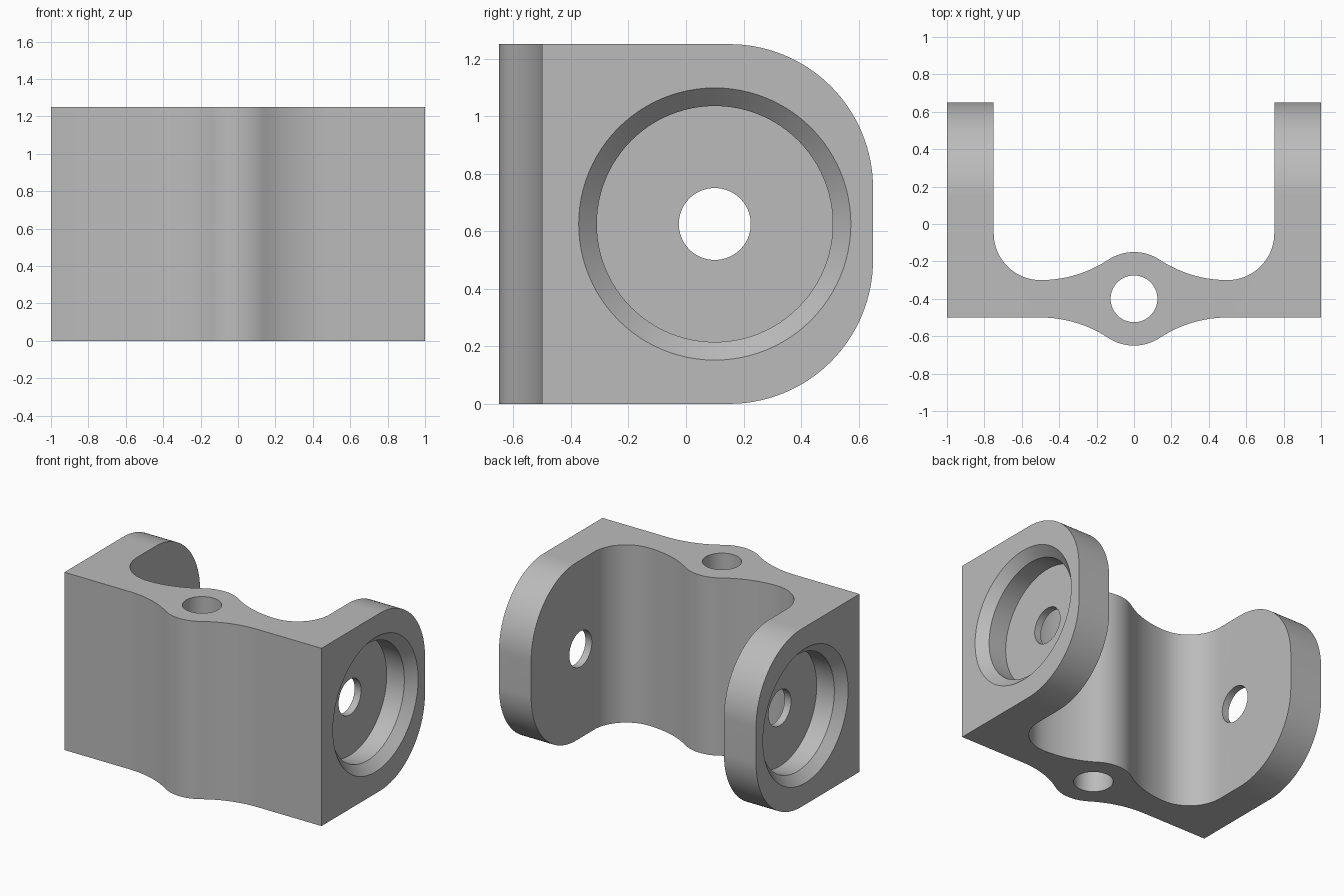
import bpy, bmesh, math
from mathutils import Vector, Matrix

if "Cube" in bpy.data.objects:
    bpy.data.objects.remove(bpy.data.objects["Cube"], do_unlink=True)

H = 1.25          # bracket height
MID = H / 2

grey = bpy.data.materials.new("light grey metal")
grey.use_nodes = True
grey.diffuse_color = (0.5, 0.5, 0.5, 1)
grey.node_tree.nodes["Principled BSDF"].inputs["Base Color"].default_value = grey.diffuse_color


def arc(cx, cy, r, a, b, n=20):
    """Points on an arc from angle a to b in degrees."""
    angles = [math.radians(a + (b - a) * i / n) for i in range(n + 1)]
    return [(cx + r * math.cos(t), cy + r * math.sin(t)) for t in angles]


def prism(name, outline, to_3d, direction):
    """Extrude a closed 2D outline along a direction."""
    bm = bmesh.new()
    face = bm.faces.new([bm.verts.new(to_3d(u, v)) for u, v in outline])
    ext = bmesh.ops.extrude_face_region(bm, geom=[face])
    moved = [g for g in ext["geom"] if isinstance(g, bmesh.types.BMVert)]
    bmesh.ops.translate(bm, verts=moved, vec=direction)
    return finish(name, bm)


def lathe(name, profile, matrix, n=96):
    """Closed solid from (height, radius) rings about local z."""
    bm = bmesh.new()
    rings = [[bm.verts.new((x, y, h)) for x, y in arc(0, 0, r, 0, 360, n)[:-1]]
             for h, r in profile]
    for a, b in zip(rings, rings[1:]):
        for i in range(n):
            j = (i + 1) % n
            bm.faces.new((a[i], a[j], b[j], b[i]))
    bm.faces.new(rings[0])
    bm.faces.new(rings[-1])
    bm.transform(matrix)
    return finish(name, bm)


def finish(name, bm):
    bmesh.ops.recalc_face_normals(bm, faces=bm.faces[:])
    mesh = bpy.data.meshes.new(name)
    bm.to_mesh(mesh)
    bm.free()
    mesh.materials.append(grey)
    obj = bpy.data.objects.new(name, mesh)
    bpy.context.collection.objects.link(obj)
    return obj


def cut(target, tool, operation):
    """Apply a boolean and discard the tool."""
    tool.hide_render = True
    bpy.context.view_layer.objects.active = target
    mod = target.modifiers.new("cut", "BOOLEAN")
    mod.operation, mod.object, mod.solver = operation, tool, "EXACT"
    bpy.ops.object.modifier_apply(modifier=mod.name)
    bpy.data.objects.remove(tool, do_unlink=True)


# Plan outline: arm, inner fillet, concave neck and round centre boss
BOSS_Y, BOSS_R, NECK_R = -0.4, 0.25, 0.658
tilt = math.degrees(math.atan2(NECK_R + 0.1, 0.5))
back = [(0.75, 0.65)] + arc(0.5, -0.05, 0.25, 0, -90)
back += arc(0.5, -0.3 + NECK_R, NECK_R, 270, 180 + tilt)[1:]
back += arc(0, BOSS_Y, BOSS_R, tilt, 90, 12)[1:]
neck = [p for p in back if p[0] < 0.501 and p[1] < -0.1]
front = [(x, 2 * BOSS_Y - y) for x, y in reversed(neck)]
half = back + [(-x, y) for x, y in reversed(back[:-1])]
outline = half + [(-1, 0.65), (-1, -0.5)]
outline += [(-x, y) for x, y in reversed(front[1:])] + front
outline += [(1, -0.5), (1, 0.65)]
bracket = prism("bracket", outline, lambda x, y: (x, y, 0), (0, 0, H))

# Rounded arm ends, seen from the side
side = [(-0.8, -0.1), (0.15, -0.1)] + arc(0.15, 0.5, 0.5, -90, 0, 32)
side += arc(0.15, H - 0.5, 0.5, 0, 90, 32) + [(0.15, H + 0.1), (-0.8, H + 0.1)]
cut(bracket, prism("arm_rounding", side, lambda y, z: (-1.1, y, z), (2.2, 0, 0)), "INTERSECT")

# Vertical hole through the boss
cut(bracket, lathe("boss_hole", [(-0.1, 0.125), (H + 0.1, 0.125)],
                   Matrix.Translation((0, BOSS_Y, 0)), 64), "DIFFERENCE")

# Chamfered round recess with a through hole in each arm
recess = [(1.05, 0.523), (0.937, 0.41), (0.8, 0.41), (0.8, 0.125), (0.7, 0.125)]
for s in (-1, 1):
    turn = Matrix.Translation((0, 0.1, MID)) @ Matrix.Rotation(s * math.pi / 2, 4, "Y")
    cut(bracket, lathe("arm_recess", recess, turn), "DIFFERENCE")

# Smooth curves, keep crisp edges
bpy.ops.object.select_all(action="DESELECT")
bracket.select_set(True)
bpy.context.view_layer.objects.active = bracket
bpy.ops.object.shade_smooth_by_angle(angle=math.radians(30))
